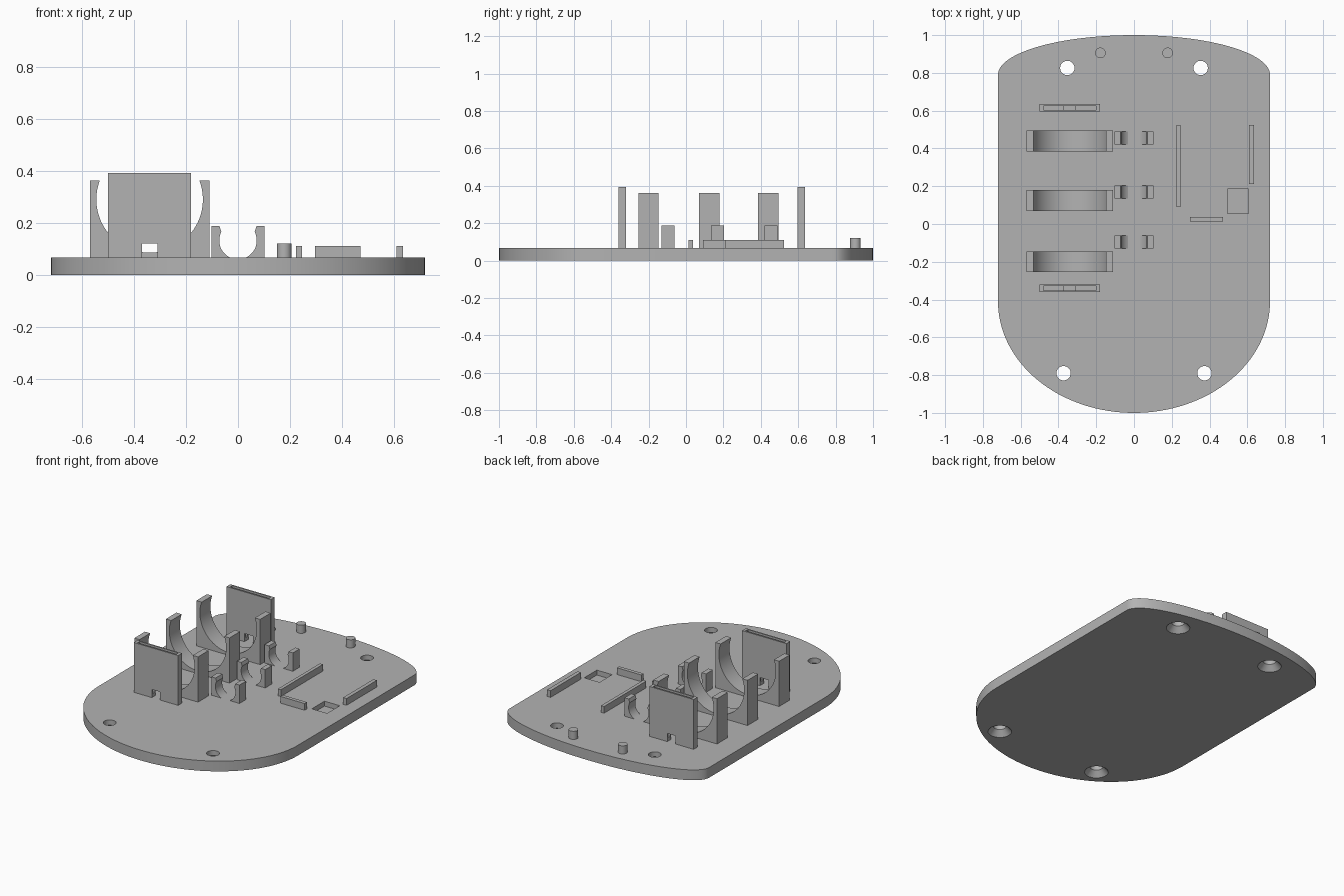
import bpy, bmesh
from math import sin, cos, pi, asin, sqrt

if "Cube" in bpy.data.objects:
    bpy.data.objects.remove(bpy.data.objects["Cube"], do_unlink=True)

grey = bpy.data.materials.new("plain grey")
grey.use_nodes = True
COLOUR = (0.45, 0.45, 0.45, 1)
grey.diffuse_color = COLOUR
grey.node_tree.nodes["Principled BSDF"].inputs["Base Color"].default_value = COLOUR

TOP = 0.067      # upper face of the base plate
ROOT = 0.06      # parts sink slightly into the plate


def finish(bm, name):
    bmesh.ops.recalc_face_normals(bm, faces=bm.faces)
    mesh = bpy.data.meshes.new(name)
    bm.to_mesh(mesh)
    bm.free()
    mesh.materials.append(grey)
    obj = bpy.data.objects.new(name, mesh)
    bpy.context.collection.objects.link(obj)
    return obj


def prism(name, points, direction):
    """Extrude a closed outline of 3D points."""
    bm = bmesh.new()
    face = bm.faces.new([bm.verts.new(p) for p in points])
    new = bmesh.ops.extrude_face_region(bm, geom=[face])["geom"]
    bmesh.ops.translate(bm, vec=direction,
                        verts=[v for v in new if isinstance(v, bmesh.types.BMVert)])
    return finish(bm, name)


def box(name, x0, x1, y0, y1, z0, z1):
    return prism(name, [(x0, y0, z0), (x1, y0, z0), (x1, y1, z0), (x0, y1, z0)],
                 (0, 0, z1 - z0))


def turned(name, x, y, rings, sides=40):
    """Solid of revolution from (radius, height) rings."""
    bm = bmesh.new()
    loops = [[bm.verts.new((x + r * cos(2 * pi * i / sides),
                            y + r * sin(2 * pi * i / sides), z))
              for i in range(sides)] for r, z in rings]
    bm.faces.new(loops[0])
    bm.faces.new(loops[-1])
    for a, b in zip(loops, loops[1:]):
        for i in range(sides):
            j = (i + 1) % sides
            bm.faces.new((a[i], a[j], b[j], b[i]))
    return finish(bm, name)


def activate(obj):
    bpy.ops.object.select_all(action="DESELECT")
    obj.select_set(True)
    bpy.context.view_layer.objects.active = obj


def cut(obj, cutters):
    activate(obj)
    for c in cutters:
        mod = obj.modifiers.new("cut", "BOOLEAN")
        mod.operation = "DIFFERENCE"
        mod.solver = "EXACT"
        mod.object = c
        bpy.ops.object.modifier_apply(modifier=mod.name)
        bpy.data.objects.remove(c, do_unlink=True)


def smooth(obj):
    activate(obj)
    bpy.ops.object.shade_smooth_by_angle(angle=0.5)


def arc(cx, cz, r, a0, a1, y, n=32):
    return [(cx + r * cos(a0 + (a1 - a0) * i / n), y,
             cz + r * sin(a0 + (a1 - a0) * i / n)) for i in range(n + 1)]


# Base plate: straight sides, shallow curved back, deep curved front
N = 64
outline = [(0.72 * cos(pi * i / N), 0.79 + 0.21 * sin(pi * i / N), 0) for i in range(N + 1)]
outline += [(-0.72 * cos(pi * i / N), -0.41 - 0.59 * sin(pi * i / N), 0) for i in range(N + 1)]
plate = prism("base_plate", outline, (0, 0, TOP))

# Countersunk screw holes and the square pocket
cutters = [turned("hole_cutter", s * x, y,
                  [(0.071, -0.002), (0.07, 0), (0.038, 0.035), (0.038, 0.1)])
           for s in (-1, 1) for x, y in ((0.353, 0.826), (0.373, -0.79))]
cutters.append(box("pocket_cutter", 0.495, 0.605, 0.055, 0.185, 0.035, 0.1))
cut(plate, cutters)
smooth(plate)

# Locating pegs
for side, x in (("left", 0.178), ("right", -0.178)):
    smooth(turned("peg_" + side, x, 0.906, [(0.028, ROOT), (0.028, 0.12)]))

# Low locating rails
box("rail_inner", 0.224, 0.246, 0.09, 0.525, ROOT, 0.111)
box("rail_outer", 0.61, 0.635, 0.212, 0.525, ROOT, 0.111)
box("rail_front", 0.297, 0.472, 0.013, 0.037, ROOT, 0.111)

# Large cradles: blocks with an open round seat
CX, CZ, R, H = -0.34, 0.29, 0.205, 0.362
lip = asin((H - CZ) / R)
for i, y in enumerate((-0.255, 0.07, 0.385)):
    pts = [(-0.11, y, H), (-0.11, y, ROOT), (-0.57, y, ROOT), (-0.57, y, H)]
    pts += arc(CX, CZ, R, pi - lip, 2 * pi + lip, y, 48)
    smooth(prism(f"large_cradle_{i + 1}", pts, (0, 0.109, 0)))

# Small clips: pairs of curved jaws with flared tips
CZ, R, H = 0.132, 0.072, 0.187
low, high = asin((TOP - CZ) / R), asin(0.033 / R)
for i, y in enumerate((-0.13, 0.135, 0.42)):
    for side, s in (("left", 1), ("right", -1)):
        pts = [(0.071, y, H), (0.102, y, H), (0.102, y, ROOT),
               (R * cos(low), y, ROOT)] + arc(0, CZ, R, low, high, y, 20)
        pts = [(s * px, py, pz) for px, py, pz in pts]
        smooth(prism(f"small_clip_{i + 1}_{side}", pts, (0, 0.069, 0)))

# Slotted end holders with a wire notch at the foot
for name, y in (("front", -0.34), ("back", 0.615)):
    holder = box("end_holder_" + name, -0.5, -0.18, y - 0.02, y + 0.02, ROOT, 0.392)
    cut(holder, [box("slot_cutter", -0.48, -0.2, y - 0.011, y + 0.011, 0.09, 0.5),
                 box("notch_cutter", -0.37, -0.31, y - 0.1, y + 0.1, 0, 0.12)])
